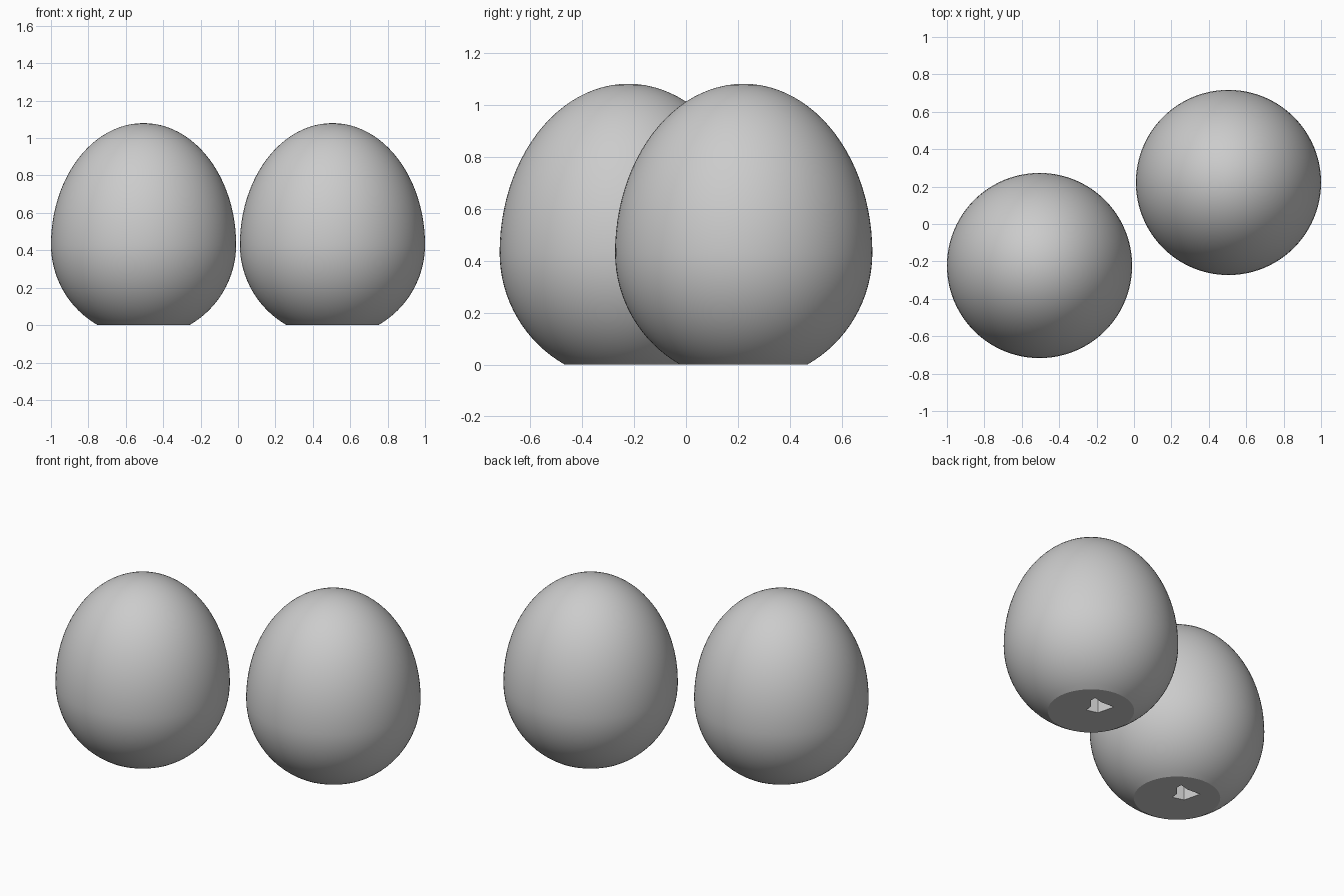
import bpy, bmesh, math

if "Cube" in bpy.data.objects:
    bpy.data.objects.remove(bpy.data.objects["Cube"])

R = 0.495          # widest radius
CENTRE_Z = 0.43    # height of the widest ring
TOP_H = 0.65       # stretched upper half
SEGMENTS, RINGS = 96, 40

# irregular socket outline in the base, relative to the egg centre
SOCKET = [(0.028, -0.01), (0.032, 0.038), (0.077, 0.092), (0.077, 0.129),
          (0.020, 0.113), (-0.071, 0.118), (-0.044, 0.010)]
SOCKET_DEPTH = 0.2

shell_grey = bpy.data.materials.new("shell grey")
shell_grey.diffuse_color = (0.6, 0.6, 0.6, 1)
shell_grey.use_nodes = True
shell_grey.node_tree.nodes["Principled BSDF"].inputs["Base Color"].default_value = shell_grey.diffuse_color


def make_loop(bm, points):
    verts = [bm.verts.new(p) for p in points]
    edges = [bm.edges.new((verts[i], verts[(i + 1) % len(verts)])) for i in range(len(verts))]
    return verts, edges


def make_egg(name, x, y):
    bm = bmesh.new()

    # shell: round lower half cut flat at the floor, taller upper half
    start = -math.asin(CENTRE_Z / R)
    rings = []
    for i in range(RINGS):
        a = start + (math.pi / 2 - start) * i / RINGS
        r = R * math.cos(a)
        z = CENTRE_Z + (TOP_H if a > 0 else R) * math.sin(a)
        rings.append(make_loop(bm, [(r * math.cos(t), r * math.sin(t), z) for t in
                     (2 * math.pi * k / SEGMENTS for k in range(SEGMENTS))]))
    tip = bm.verts.new((0, 0, CENTRE_Z + TOP_H))
    for k in range(SEGMENTS):
        n = (k + 1) % SEGMENTS
        for (low, _), (high, _) in zip(rings, rings[1:]):
            bm.faces.new((low[k], low[n], high[n], high[k]))
        top = rings[-1][0]
        bm.faces.new((top[k], top[n], tip))
    for f in bm.faces:
        f.smooth = True

    # flat base around the socket opening
    rim, rim_edges = make_loop(bm, [(px, py, 0) for px, py in SOCKET])
    bmesh.ops.triangle_fill(bm, edges=rings[0][1] + rim_edges, use_beauty=True, normal=(0, 0, -1))

    # socket walls and ceiling
    inner, _ = make_loop(bm, [(px, py, SOCKET_DEPTH) for px, py in SOCKET])
    for k in range(len(rim)):
        n = (k + 1) % len(rim)
        bm.faces.new((rim[k], rim[n], inner[n], inner[k]))
    bm.faces.new(inner)
    bmesh.ops.recalc_face_normals(bm, faces=bm.faces)

    mesh = bpy.data.meshes.new(name)
    bm.to_mesh(mesh)
    bm.free()
    mesh.materials.append(shell_grey)
    egg = bpy.data.objects.new(name, mesh)
    egg.location = (x, y, 0)
    bpy.context.collection.objects.link(egg)


make_egg("front_left_egg", -0.505, -0.222)
make_egg("back_right_egg", 0.505, 0.222)
